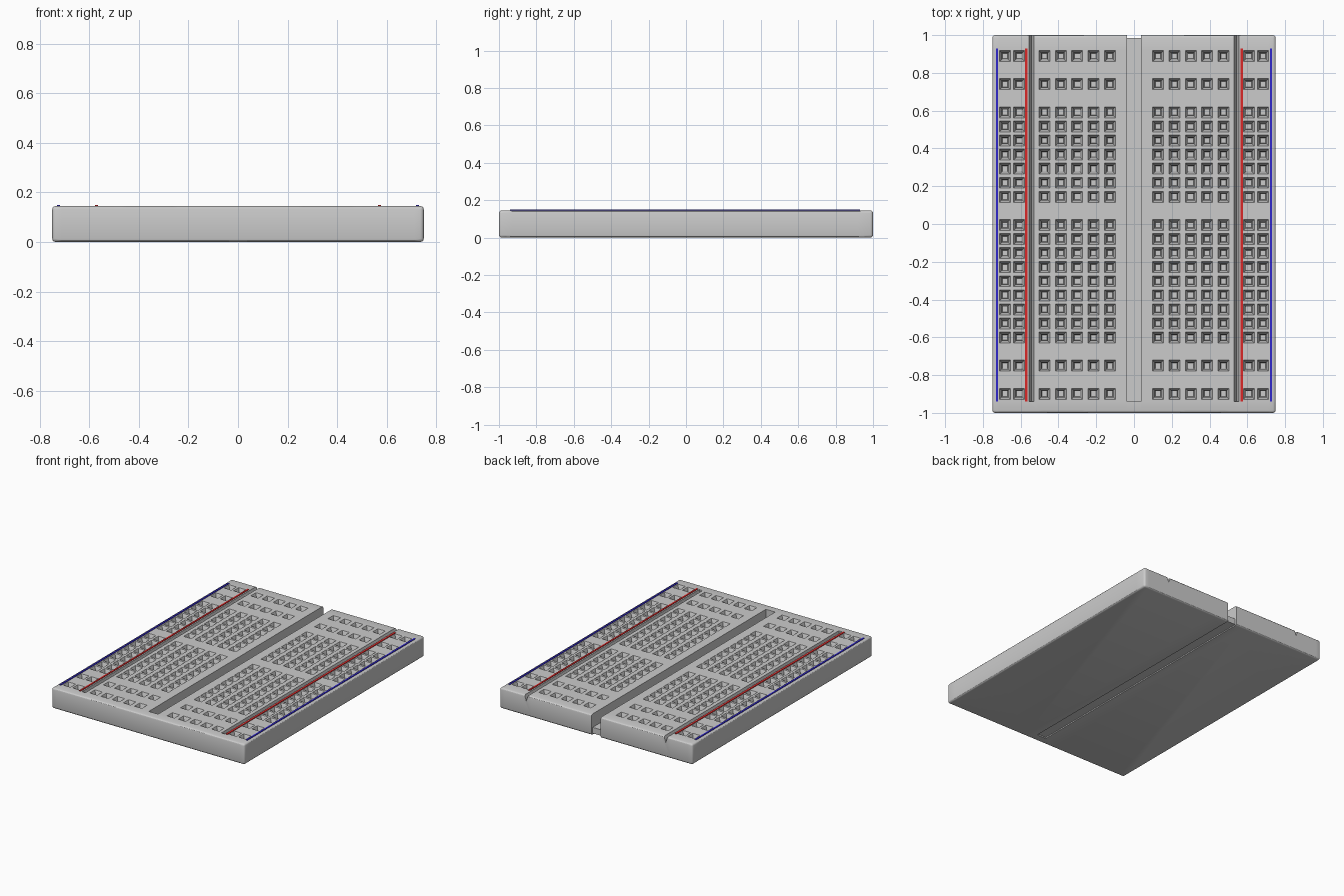
import bpy, bmesh

if "Cube" in bpy.data.objects:
    bpy.data.objects.remove(bpy.data.objects["Cube"])

W, L, TOP = 0.75, 1.0, 0.145        # half width, half length, height
CH, WALL = 0.036, -0.94             # half width of centre channel, its front end
HOLE = 0.029                        # half size of a socket mouth
COLS = [0.127, 0.214, 0.301, 0.387, 0.474, 0.608, 0.683]
ROWS = [0.889 - 0.0745 * i for i in range(25)]


def finish(name, bm, color=None):
    bmesh.ops.recalc_face_normals(bm, faces=bm.faces)
    me = bpy.data.meshes.new(name)
    bm.to_mesh(me)
    bm.free()
    ob = bpy.data.objects.new(name, me)
    bpy.context.collection.objects.link(ob)
    if color:
        mat = bpy.data.materials.new(name + "_colour")
        mat.diffuse_color = color
        mat.use_nodes = True
        mat.node_tree.nodes["Principled BSDF"].inputs["Base Color"].default_value = mat.diffuse_color
        me.materials.append(mat)
    return ob


def grid_block(xs, ys, z0, z1):
    """Closed block whose top is divided at the given x and y positions."""
    bm = bmesh.new()
    v = [[bm.verts.new((x, y, z1)) for y in ys] for x in xs]
    for i in range(len(xs) - 1):
        for j in range(len(ys) - 1):
            bm.faces.new((v[i][j], v[i + 1][j], v[i + 1][j + 1], v[i][j + 1]))
    rim = [e for e in bm.edges if e.is_boundary]
    ext = bmesh.ops.extrude_edge_only(bm, edges=rim)["geom"]
    for g in ext:
        if isinstance(g, bmesh.types.BMVert):
            g.co.z = z0
    bmesh.ops.holes_fill(bm, edges=[e for e in bm.edges if e.is_boundary], sides=0)
    bmesh.ops.recalc_face_normals(bm, faces=bm.faces)
    return bm


def round_edges(bm, keep):
    edges = [e for e in bm.edges if len(e.link_faces) == 2
             and e.calc_face_angle() > 1 and keep(e)]
    bmesh.ops.bevel(bm, geom=edges, offset=0.014, segments=3, profile=0.5,
                    affect='EDGES', clamp_overlap=True)


def select_only(ob):
    bpy.ops.object.select_all(action='DESELECT')
    ob.select_set(True)
    bpy.context.view_layer.objects.active = ob


# Right half of the body, outer edges rounded, inner channel edges left sharp
xs = [CH] + [c + s for c in COLS for s in (-HOLE, HOLE)] + [W]
ys = sorted([-L, L] + [r + s for r in ROWS for s in (-HOLE, HOLE)])
bm = grid_block(xs, ys, 0, TOP)
round_edges(bm, lambda e: any(v.co.x > CH + 0.001 for v in e.verts))

# Sockets: funnel mouth, then a narrower well
centres = {(round(c, 2), round(r, 3)) for c in COLS for r in ROWS}
sockets = []
for f in bm.faces:
    m = f.calc_center_bounds()
    if f.normal.z > 0.9 and m.z > TOP - 0.001 and \
            (round(m.x, 2), round(m.y, 3)) in centres:
        if abs(f.calc_area() - 4 * HOLE ** 2) < 1e-4:
            sockets.append(f)
for inset, depth in ((0.012, 0.028), (0.003, 0.045)):
    bmesh.ops.inset_individual(bm, faces=sockets, thickness=inset, use_even_offset=True)
    for f in sockets:
        for v in f.verts:
            v.co.z -= depth
body = finish("board_halves", bm)

# V groove separating the power rail
bm = bmesh.new()
ends = [[bm.verts.new((x, y, z)) for x, z in
         ((0.5295, 0.16), (0.5295, 0.143), (0.5425, 0.105), (0.5555, 0.143), (0.5555, 0.16))]
        for y in (WALL, 1.1)]
for e in ends:
    bm.faces.new(e)
for i in range(5):
    k = (i + 1) % 5
    bm.faces.new((ends[0][i], ends[0][k], ends[1][k], ends[1][i]))
cutter = finish("groove_cutter", bm)
cutter.hide_render = True

cut = body.modifiers.new("groove", 'BOOLEAN')
cut.operation, cut.solver, cut.object = 'DIFFERENCE', 'EXACT', cutter
body.modifiers.new("mirror", 'MIRROR').use_clip = False
select_only(body)
for name in ("groove", "mirror"):
    bpy.ops.object.modifier_apply(modifier=name)
bpy.data.objects.remove(cutter)
bpy.ops.object.shade_smooth_by_angle()

# Front wall closing the channel, matching the rounding of the halves
bm = grid_block([-CH, CH], [-L, WALL], 0, TOP)
round_edges(bm, lambda e: all(v.co.y < -L + 0.001 for v in e.verts)
            and abs(e.verts[0].co.x - e.verts[1].co.x) > 0.01)
select_only(finish("channel_front_wall", bm))
bpy.ops.object.shade_smooth_by_angle()

# Channel floor, set slightly in from the underside and the back
finish("channel_floor", grid_block([-CH, CH], [WALL, 0.985], 0.008, 0.05))

# Painted power rail stripes
for side, s in (("right", 1), ("left", -1)):
    for label, x, w, col in (("red", 0.571, 0.006, (0.7, 0.02, 0.02, 1)),
                             ("blue", 0.725, 0.006, (0.03, 0.02, 0.6, 1))):
        pair = sorted((s * (x - w), s * (x + w)))
        finish(f"{label}_stripe_{side}",
               grid_block(pair, [-0.94, 0.93], 0.14, 0.149), col)
